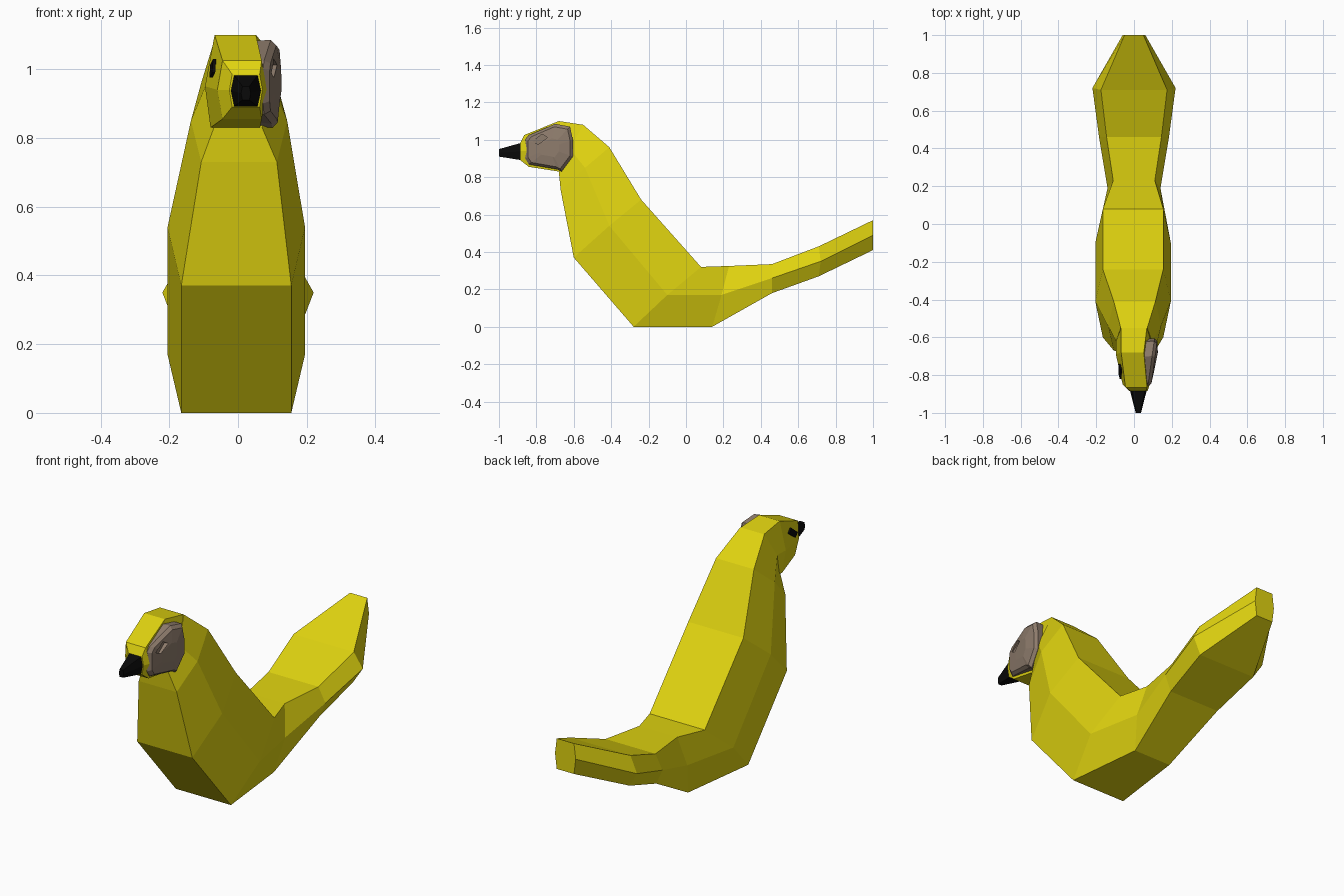
import bpy
import bmesh

cube = bpy.data.objects.get("Cube")
if cube:
    bpy.data.objects.remove(cube, do_unlink=True)


def material(name, rgb):
    m = bpy.data.materials.new(name)
    m.use_nodes = True
    m.diffuse_color = (*rgb, 1)
    m.node_tree.nodes["Principled BSDF"].inputs["Base Color"].default_value = (*rgb, 1)
    return m


yellow = material("yellow", (0.74, 0.65, 0.005))
taupe = material("taupe", (0.27, 0.2, 0.15))
black = material("black", (0.003, 0.003, 0.003))


def loft(name, rings, mat):
    """Skin a list of equal-length point loops and cap both ends."""
    bm = bmesh.new()
    loops = [[bm.verts.new(p) for p in ring] for ring in rings]
    n = len(loops[0])
    for a, b in zip(loops, loops[1:]):
        for i in range(n):
            j = (i + 1) % n
            bm.faces.new((a[i], a[j], b[j], b[i]))
    bm.faces.new(loops[0])
    bm.faces.new(loops[-1])
    bmesh.ops.recalc_face_normals(bm, faces=bm.faces)
    mesh = bpy.data.meshes.new(name)
    bm.to_mesh(mesh)
    bm.free()
    mesh.materials.append(mat)
    obj = bpy.data.objects.new(name, mesh)
    bpy.context.collection.objects.link(obj)
    return obj


def hexagon(cx, bottom, mid, top):
    """Six-sided section from (half width, y, z) at its bottom, middle and top."""
    order = [(bottom, -1), (bottom, 1), (mid, 1), (top, 1), (top, -1), (mid, -1)]
    return [(cx + s * w, y, z) for (w, y, z), s in order]


# Tail, belly and neck in one continuous form
loft("body", [
    hexagon(0, (.05, 1, .41), (.06, 1, .49), (.05, 1, .57)),
    hexagon(0, (.17, .71, .27), (.22, .72, .35), (.175, .71, .43)),
    hexagon(0, (.15, .46, .18), (.185, .46, .26), (.145, .46, .335)),
    hexagon(0, (.11, .14, 0), (.14, .19, .17), (.11, .23, .325)),
    hexagon(-.005, (.16, -.28, 0), (.2, -.1, .17), (.16, .08, .32)),
    hexagon(-.005, (.16, -.6, .37), (.2, -.41, .54), (.16, -.24, .68)),
    hexagon(.003, (.11, -.67, .73), (.14, -.54, .85), (.11, -.41, .96)),
    hexagon(0, (.07, -.68, .83), (.095, -.62, .95), (.07, -.55, 1.08)),
], yellow)

# Head running from the neck to the beak
loft("head", [
    hexagon(0, (.07, -.62, .84), (.093, -.58, .95), (.068, -.55, 1.08)),
    hexagon(-.008, (.072, -.68, .83), (.088, -.69, .95), (.06, -.68, 1.1)),
    hexagon(.012, (.057, -.84, .855), (.072, -.85, .94), (.057, -.865, 1.025)),
    hexagon(.023, (.04, -.885, .89), (.048, -.885, .94), (.04, -.885, .985)),
], yellow)

# Beak
loft("beak", [
    hexagon(.023, (.036, -.875, .89), (.046, -.875, .938), (.036, -.875, .985)),
    hexagon(.023, (.01, -1, .91), (.014, -1, .93), (.01, -1, .95)),
], black)

# Raised cheek patch on the left side only
outline = [(-.86, .9), (-.86, 1.0), (-.84, 1.025), (-.7, 1.085), (-.62, 1.07),
           (-.605, 1.0), (-.605, .91), (-.665, .83), (-.69, .842), (-.84, .868)]


def cheek_ring(scale, x_front, slope):
    cy, cz = -.73, .955
    return [(x_front + slope * (y + .86), cy + scale * (y - cy), cz + scale * (z - cz))
            for y, z in outline]


cheek = loft("left_cheek_patch", [
    cheek_ring(.98, .045, 0),
    cheek_ring(1, .073, .14),
    cheek_ring(.88, .092, .12),
    cheek_ring(.4, .106, .08),
], taupe)


# Eyes: a recess in the patch on the left, a black plate on the right
def diamond(x, shift=0):
    pts = [(-.82, .99), (-.77, 1.03), (-.74, 1.012), (-.79, .975)]
    return [(x + shift * (y + .78), y, z) for y, z in pts]


cutter = loft("left_eye_cutter", [diamond(.092), diamond(.2)], taupe)
cutter.hide_render = True
cutter.hide_viewport = True
cut = cheek.modifiers.new("eye_recess", 'BOOLEAN')
cut.operation = 'DIFFERENCE'
cut.object = cutter
cut.solver = 'EXACT'

# The right plate leans with the side of the head
plate = []
for offset in (0.004, -.005):
    plate.append([(-.0735 + offset - .14 * (y + .78) + .24 * (z - 1.0), y, z)
                  for _, y, z in diamond(0)])
loft("right_eye", plate, black)
